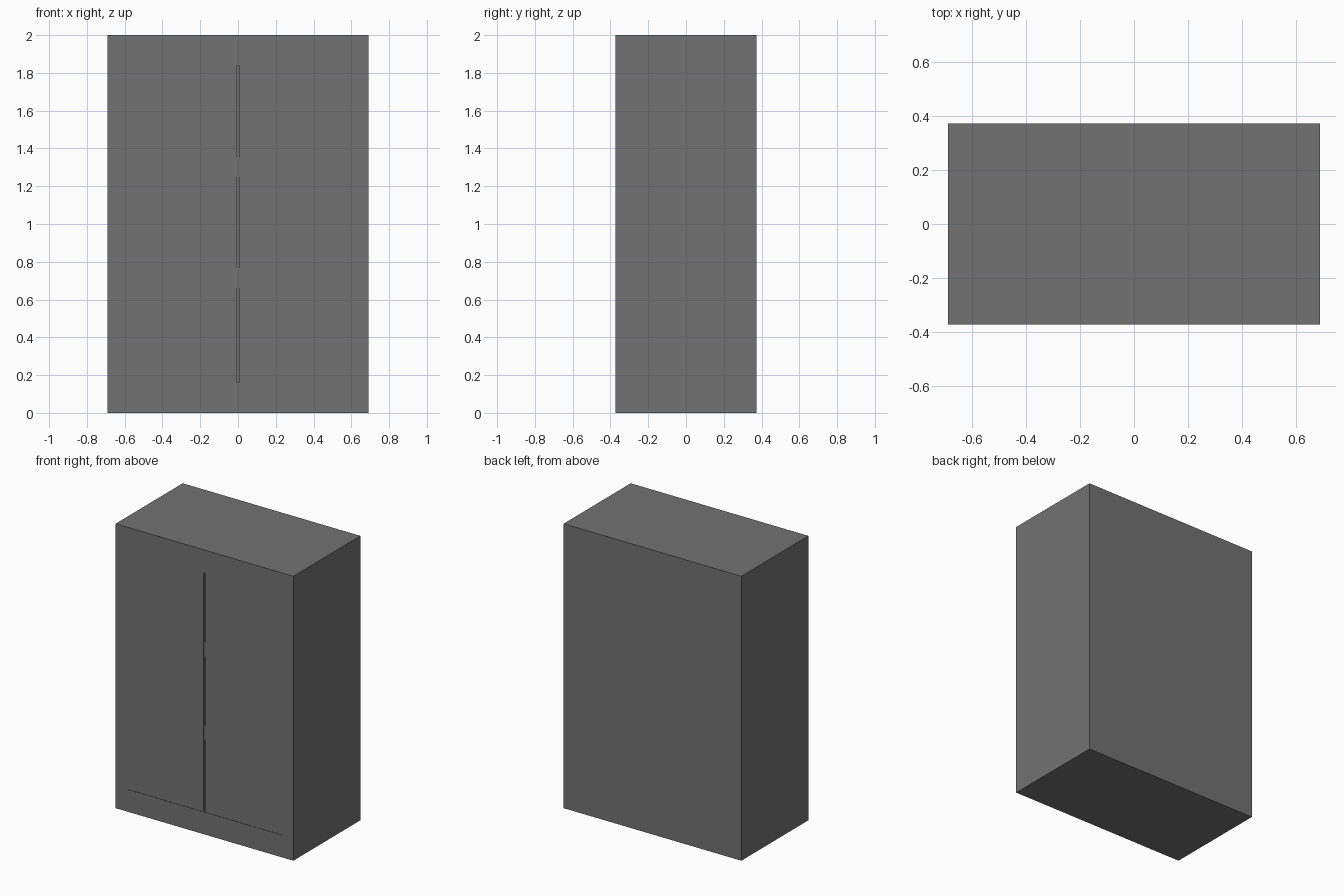
import bpy, bmesh, math

if "Cube" in bpy.data.objects:
    bpy.data.objects.remove(bpy.data.objects["Cube"])

W, D, H = 1.382, 0.744, 2.0
FRONT = -D / 2

grey = bpy.data.materials.new("dark grey")
grey.diffuse_color = (0.17, 0.17, 0.173, 1)
grey.use_nodes = True
grey.node_tree.nodes["Principled BSDF"].inputs["Base Color"].default_value = grey.diffuse_color


def make_object(name, bm):
    bmesh.ops.recalc_face_normals(bm, faces=bm.faces)
    mesh = bpy.data.meshes.new(name)
    bm.to_mesh(mesh)
    bm.free()
    mesh.materials.append(grey)
    ob = bpy.data.objects.new(name, mesh)
    bpy.context.collection.objects.link(ob)
    return ob


def box(name, x0, x1, y0, y1, z0, z1):
    bm = bmesh.new()
    bmesh.ops.create_cube(bm, size=1)
    for v in bm.verts:
        v.co = ((x0 + x1) / 2 + v.co.x * (x1 - x0),
                (y0 + y1) / 2 + v.co.y * (y1 - y0),
                (z0 + z1) / 2 + v.co.z * (z1 - z0))
    return make_object(name, bm)


def rounded_slot(name, r, z0, z1, y0, y1, n=8):
    # upright slot outline with half-round ends, extruded in y
    pts = [(r * math.cos(math.pi * i / n), z1 - r + r * math.sin(math.pi * i / n)) for i in range(n + 1)]
    pts += [(-x, z0 + z1 - z) for x, z in pts]
    bm = bmesh.new()
    face = bm.faces.new([bm.verts.new((x, y0, z)) for x, z in pts])
    ext = bmesh.ops.extrude_face_region(bm, geom=[face])
    bmesh.ops.translate(bm, vec=(0, y1 - y0, 0),
                        verts=[g for g in ext["geom"] if isinstance(g, bmesh.types.BMVert)])
    return make_object(name, bm)


# cabinet body
body = box("cabinet_body", -W / 2, W / 2, -D / 2, D / 2, 0, H)

# long groove between the doors and the thin seam beneath them
cutters = [rounded_slot("door_groove_cutter", 0.008, 0.16, 1.84, FRONT - 0.02, FRONT + 0.010),
           box("lower_seam_cutter", -0.6, 0.6, FRONT - 0.02, FRONT + 0.003, 0.156, 0.159)]
for cutter in cutters:
    mod = body.modifiers.new(cutter.name, "BOOLEAN")
    mod.operation = "DIFFERENCE"
    mod.solver = "EXACT"
    mod.object = cutter
    cutter.hide_render = True
    cutter.hide_viewport = True

# catches set inside the groove
for name, z0, z1 in (("upper_catch", 1.25, 1.355), ("lower_catch", 0.66, 0.768)):
    box(name, -0.008, 0.008, FRONT + 0.003, FRONT + 0.011, z0, z1)
